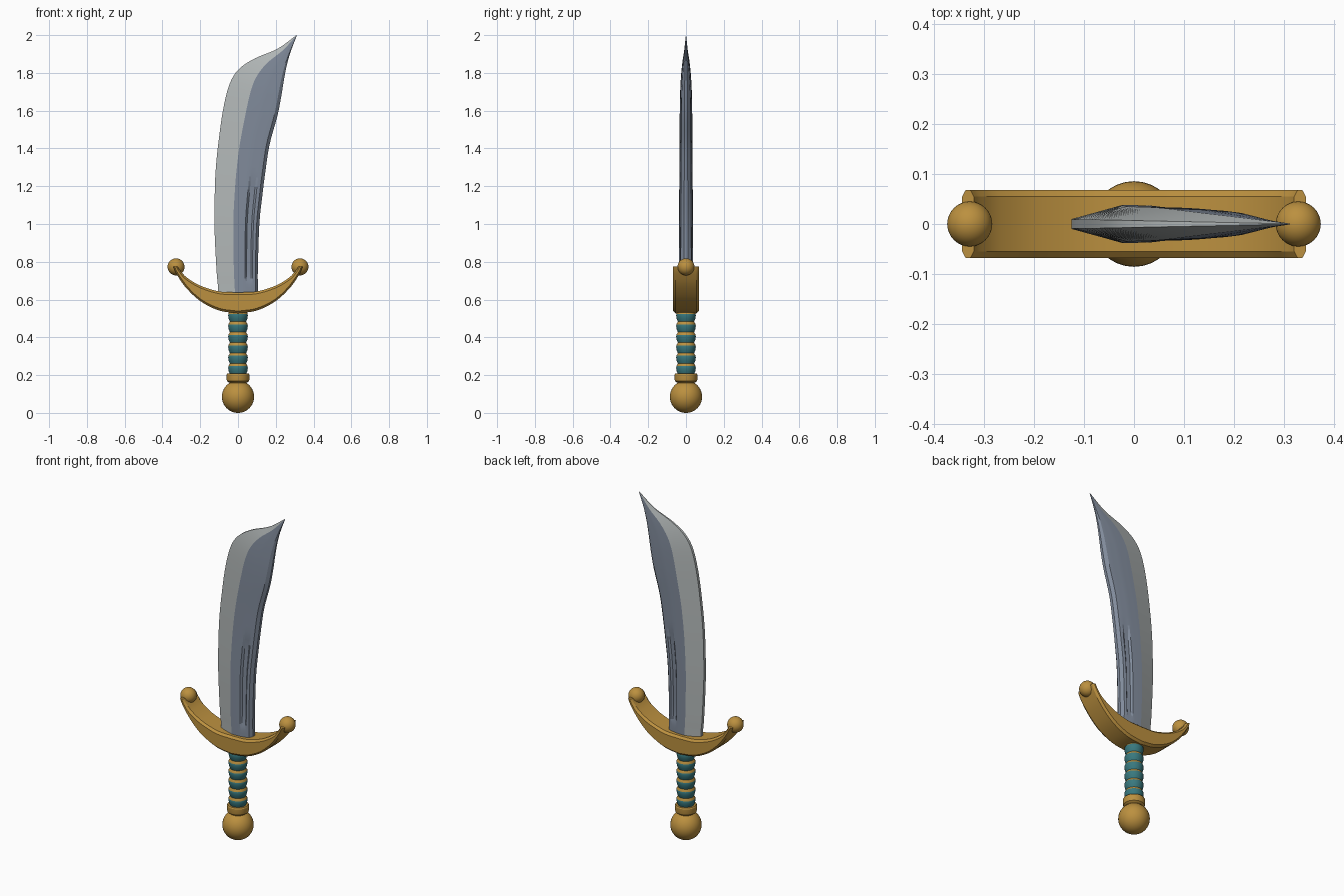
import bpy, bmesh, math
from mathutils import Vector

if "Cube" in bpy.data.objects:
    bpy.data.objects.remove(bpy.data.objects["Cube"])


def material(name, rgb):
    m = bpy.data.materials.new(name)
    m.diffuse_color = (*rgb, 1)
    m.use_nodes = True
    m.node_tree.nodes["Principled BSDF"].inputs["Base Color"].default_value = m.diffuse_color
    return m


GOLD = material("gold", (0.50, 0.28, 0.05))
TEAL = material("teal wrap", (0.04, 0.19, 0.21))
STEEL = material("blue steel", (0.22, 0.26, 0.33))
EDGE = material("bright edge steel", (0.44, 0.47, 0.47))


def finish(bm, name, mats, angle):
    bmesh.ops.recalc_face_normals(bm, faces=bm.faces)
    me = bpy.data.meshes.new(name)
    bm.to_mesh(me)
    bm.free()
    for m in mats:
        me.materials.append(m)
    ob = bpy.data.objects.new(name, me)
    bpy.context.collection.objects.link(ob)
    bpy.ops.object.select_all(action='DESELECT')
    bpy.context.view_layer.objects.active = ob
    ob.select_set(True)
    bpy.ops.object.shade_smooth_by_angle(angle=math.radians(angle))
    return ob


def smooth_path(pts, steps):
    """Catmull-Rom through tuples of any length."""
    pts = [Vector(p) for p in pts]
    ext = [2 * pts[0] - pts[1]] + pts + [2 * pts[-1] - pts[-2]]
    out = []
    for i in range(1, len(ext) - 2):
        a, b, c, d = ext[i - 1:i + 3]
        for k in range(steps):
            t = k / steps
            out.append(0.5 * (2 * b + (c - a) * t + (2 * a - 5 * b + 4 * c - d) * t * t
                              + (3 * b - a - 3 * c + d) * t ** 3))
    return out + [pts[-1]]


def lathe(name, profile, mats, rule=None, n=32, angle=30):
    bm = bmesh.new()
    rings = [[bm.verts.new((r * math.cos(2 * math.pi * k / n), r * math.sin(2 * math.pi * k / n), z))
              for k in range(n)] for r, z in profile]
    for i in range(len(rings) - 1):
        for k in range(n):
            j = (k + 1) % n
            f = bm.faces.new((rings[i][k], rings[i][j], rings[i + 1][j], rings[i + 1][k]))
            f.material_index = rule(i) if rule else 0
    bm.faces.new(rings[0])
    bm.faces.new(rings[-1])
    return finish(bm, name, mats, angle)


def ball(name, x, z, r):
    bm = bmesh.new()
    bmesh.ops.create_uvsphere(bm, u_segments=32, v_segments=20, radius=r)
    bmesh.ops.translate(bm, verts=bm.verts, vec=(x, 0, z))
    return finish(bm, name, [GOLD], 40)


# Blade: cutting edge x, z; spine x, z; thickness; groove depth
stations = [
    (-.102, .59, .105, .59, 1.0, 0), (-.107, .68, .105, .68, 1.0, 0),
    (-.114, .76, .105, .76, 1.0, .010), (-.125, 1.0, .113, 1.0, .98, .010),
    (-.122, 1.2, .130, 1.16, .94, .008), (-.117, 1.3, .144, 1.27, .92, 0),
    (-.105, 1.42, .167, 1.42, .9, 0), (-.080, 1.6, .208, 1.57, .87, 0),
    (-.045, 1.74, .228, 1.67, .8, 0), (.005, 1.82, .241, 1.75, .68, 0),
    (.09, 1.877, .256, 1.83, .5, 0), (.21, 1.928, .278, 1.91, .25, 0),
    (.31, 2.0, .312, 1.998, .02, 0)]
# Cross-section: fraction of width, half thickness, groove share
section = [(0, .010, 0), (.42, .038, 0), (.63, .037, 0), (.69, .036, 0), (.73, .035, 1),
           (.83, .032, 1), (.87, .031, 0), (.94, .028, 0), (1, .010, 0)]
bm = bmesh.new()
loops = []
for ex, ez, sx, sz, th, gr in smooth_path(stations, 4):
    sides = []
    for s in (-1, 1):
        sides.append([bm.verts.new((ex + (sx - ex) * u, s * (h * th - g * max(gr, 0)),
                                    ez + (sz - ez) * u)) for u, h, g in section])
    loops.append(sides[0] + sides[1][::-1])
m = len(section)
for a, b in zip(loops, loops[1:]):
    for k in range(2 * m):
        j = (k + 1) % (2 * m)
        f = bm.faces.new((a[k], a[j], b[j], b[k]))
        # ground bevel and its narrow edge are brighter
        f.material_index = 1 if k in (0, 2 * m - 2, 2 * m - 1) else 0
bm.faces.new(loops[0])
bm.faces.new(loops[-1])
finish(bm, "blade", [STEEL, EDGE], 9)

# Crescent guard: outer and inner arcs, extruded in depth with chamfered rims
outer = smooth_path([(0, .527), (.1, .542), (.2, .592), (.28, .668), (.325, .735), (.343, .775)], 4)
inner = smooth_path([(0, .638), (.1, .643), (.2, .674), (.27, .716), (.305, .752), (.32, .775)], 4)
half = list(zip(outer, inner))
pairs = [(Vector((-o.x, o.y)), Vector((-i.x, i.y))) for o, i in half[:0:-1]] + half
bm = bmesh.new()
rows = []
for o, i in pairs:
    c = (i - o).normalized() * min(.012, (i - o).length * .3)
    ring = [(o, -.055), (o + c, -.068), (i - c, -.068), (i, -.055),
            (i, .055), (i - c, .068), (o + c, .068), (o, .055)]
    rows.append([bm.verts.new((p.x, y, p.y)) for p, y in ring])
for a, b in zip(rows, rows[1:]):
    for k in range(8):
        j = (k + 1) % 8
        bm.faces.new((a[k], a[j], b[j], b[k]))
bm.faces.new(rows[0])
bm.faces.new(rows[-1])
finish(bm, "guard", [GOLD], 25)

# Ball finials on the guard tips
for side, x in (("left", -.328), ("right", .328)):
    ball(side + "_guard_ball", x, .773, .045)

# Grip: flared teal wraps, each with a gold upper lip
profile = []
step = .0555
for k in range(6):
    z = .205 + k * step
    profile += [(.043, z), (.049, z + .015), (.052, z + .032), (.051, z + .042)]
profile.append((.043, .205 + 6 * step))
lathe("grip", profile, [TEAL, GOLD], lambda i: 1 if i % 4 == 3 else 0)

# Collar and pommel
lathe("collar", [(.044, .145), (.046, .160), (.058, .168), (.060, .175), (.060, .203), (.056, .209)], [GOLD])
ball("pommel", 0, .0855, .0855)
